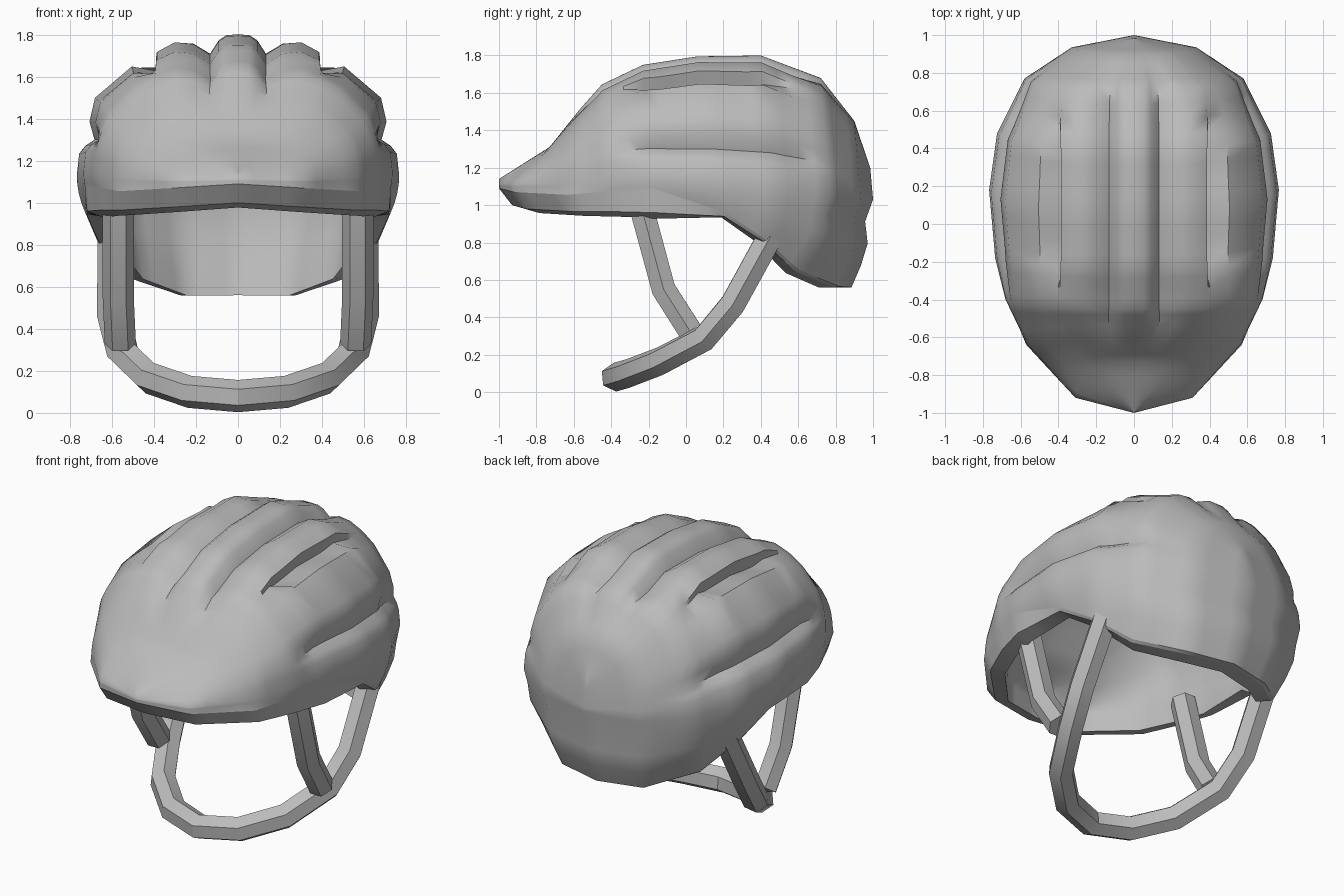
import bpy, bmesh, math
from mathutils import Vector as V

if "Cube" in bpy.data.objects:
    bpy.data.objects.remove(bpy.data.objects["Cube"])

grey = bpy.data.materials.new("helmet_grey")
grey.diffuse_color = (0.5, 0.5, 0.5, 1)
grey.use_nodes = True
grey.node_tree.nodes["Principled BSDF"].inputs["Base Color"].default_value = grey.diffuse_color

# Sections front to back: rim (x,y,z), widest side point (x,y,z), crown (y,z), rim band drop
SECTIONS = [
    ((0, -1, 1.09), (0, -1, 1.11), (-1, 1.14), .09),
    ((.31, -.92, 1.07), (.31, -.92, 1.11), (-.73, 1.31), .09),
    ((.57, -.64, 1.055), (.57, -.63, 1.12), (-.57, 1.51), .09),
    ((.67, -.40, 1.075), (.68, -.40, 1.15), (-.45, 1.645), .11),
    ((.73, -.18, 1.09), (.735, -.18, 1.15), (-.23, 1.75), .13),
    ((.73, .21, .96), (.767, .18, 1.13), (.06, 1.795), .02),
    ((.67, .42, .82), (.725, .48, 1.10), (.40, 1.80), .01),
    ((.52, .61, .65), (.58, .77, 1.06), (.72, 1.68), .01),
    ((.28, .82, .565), (.33, .935, 1.03), (.90, 1.45), .005),
    ((0, .885, .56), (0, 1, 1.03), (.985, 1.20), .0)]
SUB, POW = 4, 0.84
CENTRE = V((0, .05, .9))

# Vents: front y, back y, depth
VENTS = {3: (-.40, .86, .07), 2: (-.36, .62, .12), 1: (-.64, .88, .085)}
# Column pattern from side to crown: (anchor a, anchor b, fraction, vent, weight)
COLS = [(0, 3, 0, 0, 0), (0, 3, .5, 3, .1), (0, 3, .75, 3, .45), (3, 2, 0, 3, 1),
        (3, 2, .14, 3, .35), (3, 2, .35, 0, 0), (3, 2, .78, 2, .2), (2, 1, 0, 2, 1),
        (2, 1, .07, 2, .15), (2, 1, .45, 0, 0), (2, 1, .75, 1, .3), (1, 9, 0, 1, 1),
        (1, 9, .4, 1, .3), (1, 9, .7, 0, 0), (1, 9, 1, 0, 0)]


def rows():
    """Straight interpolation keeps the faceted outline."""
    k = [[*s[0], *s[1], *s[2], s[3]] for s in SECTIONS]
    out = []
    for a, b in zip(k, k[1:]):
        out += [[p + (q - p) * j / SUB for p, q in zip(a, b)] for j in range(SUB)]
    return out + [k[-1]]


def section(r):
    """Closed half loop: outer crown to rim, then inner rim to crown."""
    rim, mid, top, drop = V(r[0:3]), V(r[3:6]), V((0, r[6], r[7])), r[8]
    mx = max(mid.x, 1e-6)
    ang = lambda x: math.acos(min(1, x / mx) ** (1 / POW))
    phi = {0: 0, 3: .22, 2: ang(min(.41, .62 * mx)), 1: ang(min(.145, .23 * mx)), 9: math.pi / 2}
    outer, inner = [], []
    ctrl = V((mid.x, mid.y, (rim.z + mid.z) / 2))
    for u in (0, .25, .5, .75):
        p = rim * (1 - u) ** 2 + ctrl * 2 * u * (1 - u) + mid * u * u
        if u:
            inner.append(CENTRE + (p - CENTRE) * .86)
        if u == .75:  # hollow band round the back
            p.y -= .035 * max(0, min(1, (p.y - .5) / .4))
        outer.append(p)
    for a, b, f, vent, w in COLS:
        q = phi[a] + (phi[b] - phi[a]) * f
        s = max(0, math.sin(q)) ** POW
        c = max(0, math.cos(q)) ** POW if q < 1.5707 else 0
        p = mid + (top - mid) * s
        p.x = mid.x * c
        inner.append(CENTRE + (p - CENTRE) * .86)
        if vent:
            y0, y1, depth = VENTS[vent]
            e = max(0, min(1, (p.y - y0) / .22, (y1 - p.y) / .3))
            p = p - V((math.cos(q), 0, math.sin(q))) * depth * w * e
        outer.append(p)
    low = V((rim.x * .985, rim.y * (.93 if rim.y < 0 else .97), rim.z - drop))
    lip = V((rim.x * .87, .05 + (rim.y - .05) * .86, rim.z - drop - .25 * drop))
    return outer[::-1] + [low, lip] + inner


def finish(ob, angle):
    bpy.ops.object.select_all(action='DESELECT')
    ob.select_set(True)
    bpy.context.view_layer.objects.active = ob
    bpy.ops.object.convert(target='MESH')
    ob = bpy.context.object
    ob.data.materials.clear()
    ob.data.materials.append(grey)
    bpy.ops.object.shade_smooth_by_angle(angle=math.radians(angle))


# Helmet shell: right half skinned through the sections, then mirrored
bm = bmesh.new()
loops = [[bm.verts.new(p) for p in section(r)] for r in rows()]
for A, B in zip(loops, loops[1:]):
    for i in range(len(A) - 1):
        bm.faces.new((A[i], A[i + 1], B[i + 1], B[i]))
# Crisp rim band edges
first = len(COLS) + 3
for A, B in zip(loops, loops[1:]):
    for i in range(first, first + 3):
        bm.edges.get((A[i], B[i])).smooth = False
bmesh.ops.remove_doubles(bm, verts=bm.verts, dist=.0005)
geom = bm.verts[:] + bm.edges[:] + bm.faces[:]
bmesh.ops.mirror(bm, geom=geom, axis='X', merge_dist=.001)
bmesh.ops.remove_doubles(bm, verts=bm.verts, dist=.0005)
bmesh.ops.recalc_face_normals(bm, faces=bm.faces)
me = bpy.data.meshes.new("helmet_shell")
bm.to_mesh(me)
bm.free()
shell = bpy.data.objects.new("helmet_shell", me)
bpy.context.collection.objects.link(shell)
finish(shell, 42)


def strap(name, pts, radius):
    cu = bpy.data.curves.new(name, 'CURVE')
    cu.dimensions = '3D'
    cu.bevel_depth, cu.bevel_resolution, cu.use_fill_caps = radius, 1, True
    sp = cu.splines.new('POLY')
    sp.points.add(len(pts) - 1)
    for p, co in zip(sp.points, pts):
        p.co = (*co, 1)
    ob = bpy.data.objects.new(name, cu)
    bpy.context.collection.objects.link(ob)
    finish(ob, 30)


# Chin strap loop
half = [(.59, .47, .87), (.595, .25, .47), (.55, .10, .29), (.42, -.14, .165), (.23, -.31, .10)]
strap("chin_strap", half + [(0, -.38, .08)] + [(-x, y, z) for x, y, z in half[::-1]], .077)

# Front side straps
for s, side in ((1, "left"), (-1, "right")):
    strap("side_strap_" + side,
          [(s * .57, -.25, 1.03), (s * .57, -.12, .55), (s * .56, .02, .33)], .074)
